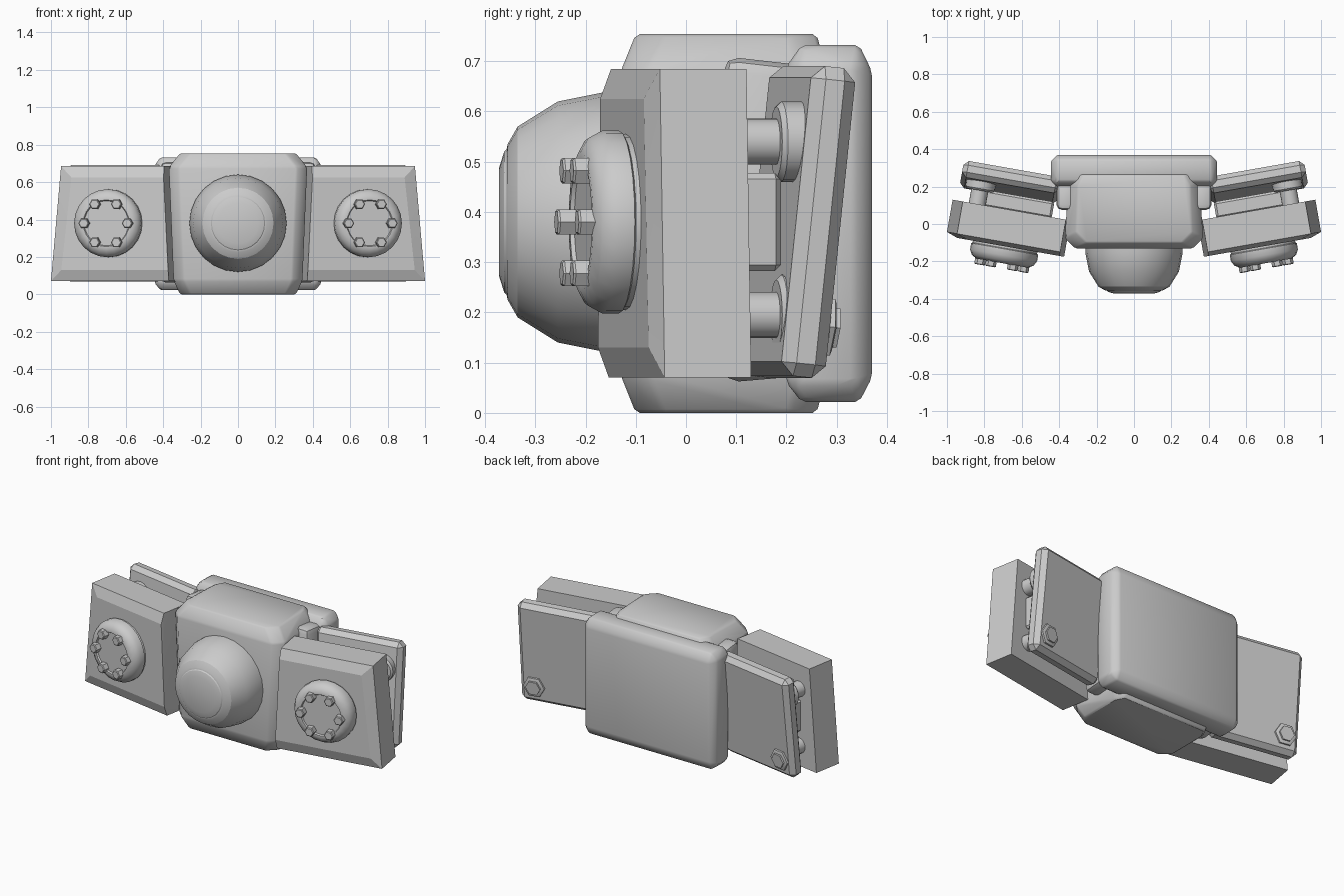
import bpy, bmesh, math
from mathutils import Matrix, Vector

old = bpy.data.objects.get("Cube")
if old:
    bpy.data.objects.remove(old, do_unlink=True)

GREY = (0.6, 0.6, 0.6, 1)
mat = bpy.data.materials.new("plain_grey")
mat.use_nodes = True
mat.diffuse_color = GREY
mat.node_tree.nodes["Principled BSDF"].inputs["Base Color"].default_value = GREY


def finish(name, bm, matrix=Matrix(), mirror=False, angle=32):
    """Turn a bmesh into an object, optionally mirrored across x."""
    bmesh.ops.transform(bm, matrix=matrix, verts=bm.verts)
    bmesh.ops.recalc_face_normals(bm, faces=bm.faces)
    me = bpy.data.meshes.new(name)
    bm.to_mesh(me)
    bm.free()
    me.materials.append(mat)
    ob = bpy.data.objects.new(name, me)
    bpy.context.collection.objects.link(ob)
    if mirror:
        mod = ob.modifiers.new("Mirror", 'MIRROR')
        mod.use_mirror_merge = False
    bpy.ops.object.select_all(action='DESELECT')
    ob.select_set(True)
    bpy.context.view_layer.objects.active = ob
    bpy.ops.object.shade_smooth_by_angle(angle=math.radians(angle))
    return ob


def hull(points, bevel=0.0, segments=1):
    bm = bmesh.new()
    for p in points:
        bm.verts.new(p)
    bmesh.ops.convex_hull(bm, input=bm.verts)
    bmesh.ops.dissolve_limit(bm, angle_limit=0.02, verts=bm.verts, edges=bm.edges)
    if bevel:
        bmesh.ops.bevel(bm, geom=bm.edges[:], offset=bevel, segments=segments,
                        profile=0.5, affect='EDGES', clamp_overlap=True)
    return bm


def box(size, bevel=0.0, segments=1):
    h = Vector(size) / 2
    return hull([(x * h.x, y * h.y, z * h.z) for x in (-1, 1) for y in (-1, 1)
                 for z in (-1, 1)], bevel, segments)


def lathe(profile, sides):
    """Solid of revolution along -y from (depth, radius) pairs, capped."""
    bm = bmesh.new()
    rings = []
    for d, r in profile:
        rings.append([bm.verts.new((r * math.cos(a), -d, r * math.sin(a)))
                      for a in (math.tau * i / sides for i in range(sides))])
    for a, b in zip(rings, rings[1:]):
        for i in range(sides):
            j = (i + 1) % sides
            bm.faces.new((a[i], a[j], b[j], b[i]))
    bm.faces.new(rings[0])
    bm.faces.new(rings[-1])
    return bm


def frame(x, y, z, lean=0):
    """Frame of a swept-back side part."""
    return (Matrix.Translation((x, y, z)) @ Matrix.Rotation(math.radians(10), 4, 'Z')
            @ Matrix.Rotation(math.radians(lean), 4, 'X'))


# Central body: tapered block with chamfered corners
levels = [(0, .31, .31, -.10, .26), (.075, .345, .33, -.13, .28),
          (.68, .37, .35, -.13, .28), (.754, .31, .30, -.10, .26)]
pts = []
for z, wf, wb, front, back in levels:
    c = .055
    for s in (-1, 1):
        pts += [(s * (wf - c), front, z), (s * wf, front + c, z),
                (s * (wb - .03), back, z), (s * wb, back - c, z)]
finish("body", hull(pts, .008))

# Front dome with stepped cap
finish("dome", lathe([(.10, .26), (.155, .26), (.255, .24), (.335, .19), (.355, .155),
                      (.357, .145), (.362, .14), (.372, .108)], 24),
       Matrix.Translation((0, 0, .38)), angle=25)

# Back block
finish("back_block", hull(
    [(s * x, y, z) for s in (-1, 1) for x, y, a, b in
     ((.415, .20, .06, .69), (.445, .23, .06, .69), (.415, .23, .022, .732),
      (.445, .335, .06, .69), (.41, .345, .022, .732), (.41, .37, .07, .68))
     for z in (a, b)], .008))

# Connectors between the body and the back block
finish("connector", hull([(x, y, z) for x in (.31, .415)
                          for y, a, b in ((.075, .06, .71), (.25, .075, .69))
                          for z in (a, b)], .03, 2), mirror=True)

# Swept front plate, chamfered on the top, bottom and outer edges of its face
plate = frame(.685, -.098, .38)
pts = []
for z, outer, inner, dz in ((-.31, .32, -.32, .06), (.305, .265, -.295, -.06)):
    pts += [(outer, .175, z), (outer, 0, z), (inner, .175, z), (inner, 0, z),
            (outer - .06, -.022, z + dz), (inner, -.022, z + dz)]
finish("front_plate", hull(pts), plate, True, 10)

# Round boss with a ring of six hex bolts
boss = plate @ Matrix.Translation((0, -.02, 0))
finish("boss", lathe([(-.01, .175), (.012, .175), (.016, .182), (.05, .182), (.078, .167),
                      (.093, .14), (.093, .125), (.085, .12)], 24), boss, True, 40)
for i in range(6):
    a = math.tau * i / 6
    place = boss @ Matrix.Translation((.118 * math.cos(a), 0, .118 * math.sin(a)))
    finish("boss_bolt", lathe([(.07, .029), (.118, .029), (.122, .024)], 6), place, True)

# Spacer slab between front and rear plates
finish("spacer", box((.42, .09, .195), .012), frame(.64, .11, .38), True)

# Rear plate, leaning back
rear = frame(.66, .222, .38, -6)
finish("rear_plate", box((.53, .09, .62), .026, 1), rear, True, 20)

# Stepped pins joining the plates
for z, tip in ((.54, .09), (.195, .05)):
    finish("pin", lathe([(-tip, .08), (-.04, .08), (-.03, .07), (-.03, .046), (.06, .046)], 20),
           frame(.83, .15, z), True)

# Hex bolt on the rear plate
finish("rear_bolt", lathe([(-.03, .065), (-.056, .065), (-.06, .055), (-.06, .045),
                           (-.07, .045)], 6),
       rear @ Matrix.Translation((.175, 0, -.205)), True)
